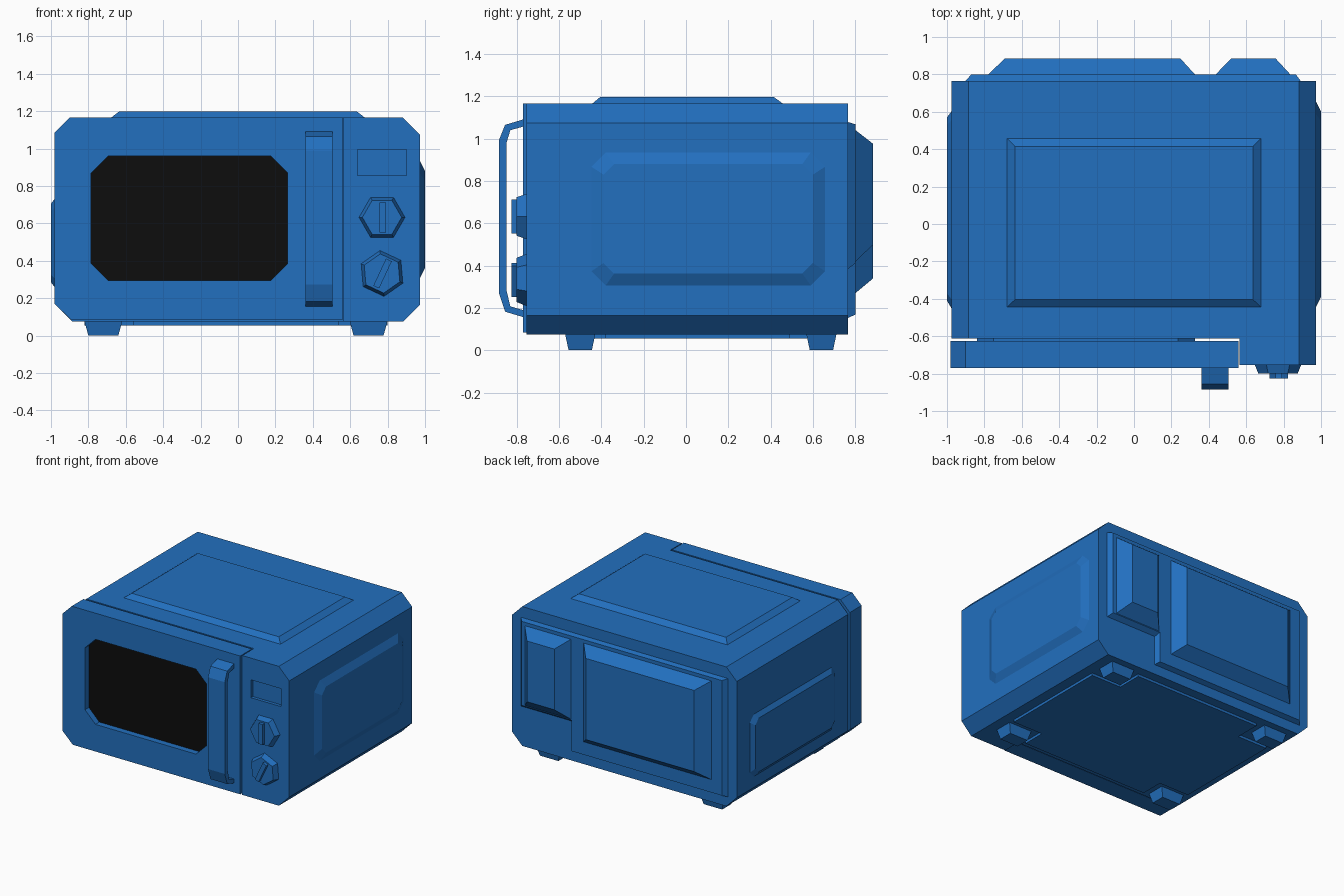
import bpy, bmesh
from math import cos, sin, radians

if "Cube" in bpy.data.objects:
    bpy.data.objects.remove(bpy.data.objects["Cube"])


def material(name, color):
    m = bpy.data.materials.new(name)
    m.diffuse_color = color
    m.use_nodes = True
    m.node_tree.nodes["Principled BSDF"].inputs["Base Color"].default_value = m.diffuse_color
    return m


BLUE = material("blue_enamel", (0.016, 0.16, 0.52, 1))
BLACK = material("black_glass", (0.004, 0.004, 0.004, 1))

# Map a flat profile (u, v) at depth d onto an axis
AXES = {
    "x": lambda u, v, d: (d, u, v),
    "y": lambda u, v, d: (u, d, v),
    "z": lambda u, v, d: (u, v, d),
}


def panel(u0, u1, v0, v1, c=0.0):
    """Rectangle, or rectangle with corners cut by c."""
    if c == 0:
        return [(u0, v0), (u1, v0), (u1, v1), (u0, v1)]
    return [(u0 + c, v0), (u1 - c, v0), (u1, v0 + c), (u1, v1 - c),
            (u1 - c, v1), (u0 + c, v1), (u0, v1 - c), (u0, v0 + c)]


def loft(name, axis, sections, mat=BLUE):
    """Capped solid through (depth, profile) sections along an axis."""
    bm = bmesh.new()
    rings = [[bm.verts.new(AXES[axis](u, v, d)) for u, v in prof]
             for d, prof in sections]
    n = len(rings[0])
    for a, b in zip(rings, rings[1:]):
        for i in range(n):
            j = (i + 1) % n
            bm.faces.new((a[i], a[j], b[j], b[i]))
    bm.faces.new(rings[0])
    bm.faces.new(rings[-1])
    bmesh.ops.recalc_face_normals(bm, faces=bm.faces[:])
    mesh = bpy.data.meshes.new(name)
    bm.to_mesh(mesh)
    bm.free()
    mesh.materials.append(mat)
    obj = bpy.data.objects.new(name, mesh)
    bpy.context.collection.objects.link(obj)
    return obj


def prism(name, axis, d0, d1, prof, mat=BLUE):
    return loft(name, axis, [(d0, prof), (d1, prof)], mat)


def cut(obj, cutter):
    """Subtract the cutter and bake the result."""
    mod = obj.modifiers.new("recess", "BOOLEAN")
    mod.operation, mod.solver, mod.object = "DIFFERENCE", "EXACT", cutter
    cutter.hide_render = True
    dg = bpy.context.evaluated_depsgraph_get()
    baked = bpy.data.meshes.new_from_object(obj.evaluated_get(dg))
    obj.modifiers.clear()
    obj.data = baked
    bpy.data.objects.remove(cutter)


# Body shell, with the control side pulled forward beside the door
SPLIT = 0.565
outline = panel(-0.975, 0.972, 0.075, 1.165, 0.09)
outline.insert(1, (SPLIT, 0.075))
outline.insert(6, (SPLIT, 1.165))
body = prism("body", "y", -0.612, 0.765, outline)
bm = bmesh.new()
bm.from_mesh(body.data)
seam = [v for v in bm.verts if abs(v.co.x - SPLIT) < 1e-4 and v.co.y < 0]
bmesh.ops.connect_verts(bm, verts=seam)
front = [f for f in bm.faces
         if f.normal.y < -0.9 and f.calc_center_median().x > SPLIT]
pulled = bmesh.ops.extrude_discrete_faces(bm, faces=front)["faces"]
bmesh.ops.translate(bm, verts=pulled[0].verts[:], vec=(0, -0.143, 0))
bm.to_mesh(body.data)
bm.free()
cut(body, prism("display_cutter", "y", -0.85, -0.73, panel(0.64, 0.90, 0.855, 0.995)))

# Door with window recess, glass and gasket
door_outline = [(-0.89, 0.083), (0.558, 0.083), (0.558, 1.165),
                (-0.90, 1.165), (-0.98, 1.085), (-0.98, 0.168)]
window = panel(-0.785, 0.265, 0.295, 0.96, 0.09)
door = prism("door", "y", -0.77, -0.625, door_outline)
cut(door, prism("window_cutter", "y", -0.85, -0.72, window))
prism("window_glass", "y", -0.722, -0.715, window, BLACK)
prism("door_gasket", "y", -0.63, -0.605, panel(-0.84, 0.325, 0.24, 1.015, 0.09))

# Door handle: bent strip
prism("door_handle", "x", 0.36, 0.505, [
    (-0.765, 1.092), (-0.855, 1.065), (-0.885, 0.99), (-0.885, 0.272),
    (-0.855, 0.182), (-0.765, 0.155), (-0.765, 0.188), (-0.83, 0.207),
    (-0.848, 0.28), (-0.848, 0.982), (-0.83, 1.04), (-0.765, 1.058)])


# Hexagonal knobs with a grip bar
def turn(points, cx, cz, deg):
    a = radians(deg)
    return [(cx + u * cos(a) - v * sin(a), cz + u * sin(a) + v * cos(a))
            for u, v in points]


def hexagon(r):
    return [(r * cos(radians(60 * i)), r * sin(radians(60 * i))) for i in range(6)]


for label, cz, deg in (("upper", 0.632, 0), ("lower", 0.332, -25)):
    loft(label + "_knob", "y", [(-0.75, turn(hexagon(0.125), 0.77, cz, deg)),
                                (-0.80, turn(hexagon(0.105), 0.77, cz, deg))])
    prism(label + "_knob_grip", "y", -0.795, -0.825,
          turn(panel(-0.017, 0.017, -0.08, 0.08), 0.773, cz, deg))

# Pressed panels on top and sides
loft("top_panel", "z", [(1.16, panel(-0.685, 0.685, -0.45, 0.465)),
                        (1.197, panel(-0.637, 0.637, -0.405, 0.415))])
loft("right_panel", "x", [(0.968, panel(-0.455, 0.665, 0.298, 0.942, 0.07)),
                          (1.0, panel(-0.39, 0.60, 0.362, 0.88, 0.05))])
loft("left_panel", "x", [(-0.97, panel(-0.46, 0.61, 0.245, 0.745, 0.05)),
                         (-1.0, panel(-0.41, 0.57, 0.285, 0.705, 0.04))])

# Stepped back plate and its two raised housings
loft("back_plate", "y", [
    (0.76, [(-0.905, 0.15), (0.452, 0.15), (0.452, 0.38),
            (0.895, 0.38), (0.895, 1.08), (-0.905, 1.08)]),
    (0.80, [(-0.87, 0.168), (0.43, 0.168), (0.43, 0.41),
            (0.865, 0.41), (0.865, 1.068), (-0.87, 1.068)])])
loft("large_housing", "y", [(0.795, panel(-0.785, 0.33, 0.265, 1.045)),
                            (0.885, panel(-0.69, 0.248, 0.34, 0.975))])
loft("small_housing", "y", [(0.795, panel(0.432, 0.84, 0.412, 1.045)),
                            (0.885, panel(0.52, 0.757, 0.50, 0.975))])

# Base plate, notched around the feet
prism("base_plate", "z", 0.055, 0.08, [
    (-0.56, -0.56), (0.54, -0.56), (0.54, -0.38), (0.80, -0.38),
    (0.80, 0.49), (0.54, 0.49), (0.54, 0.69), (-0.56, 0.69),
    (-0.56, 0.49), (-0.82, 0.49), (-0.82, -0.38), (-0.56, -0.38)])

# Tapered feet
for side, cx in (("left", -0.72), ("right", 0.698)):
    for end, cy in (("front", -0.5), ("back", 0.64)):
        loft(f"{end}_{side}_foot", "z", [
            (0.08, panel(cx - 0.102, cx + 0.102, cy - 0.072, cy + 0.072)),
            (0.0, panel(cx - 0.08, cx + 0.08, cy - 0.055, cy + 0.055))])
